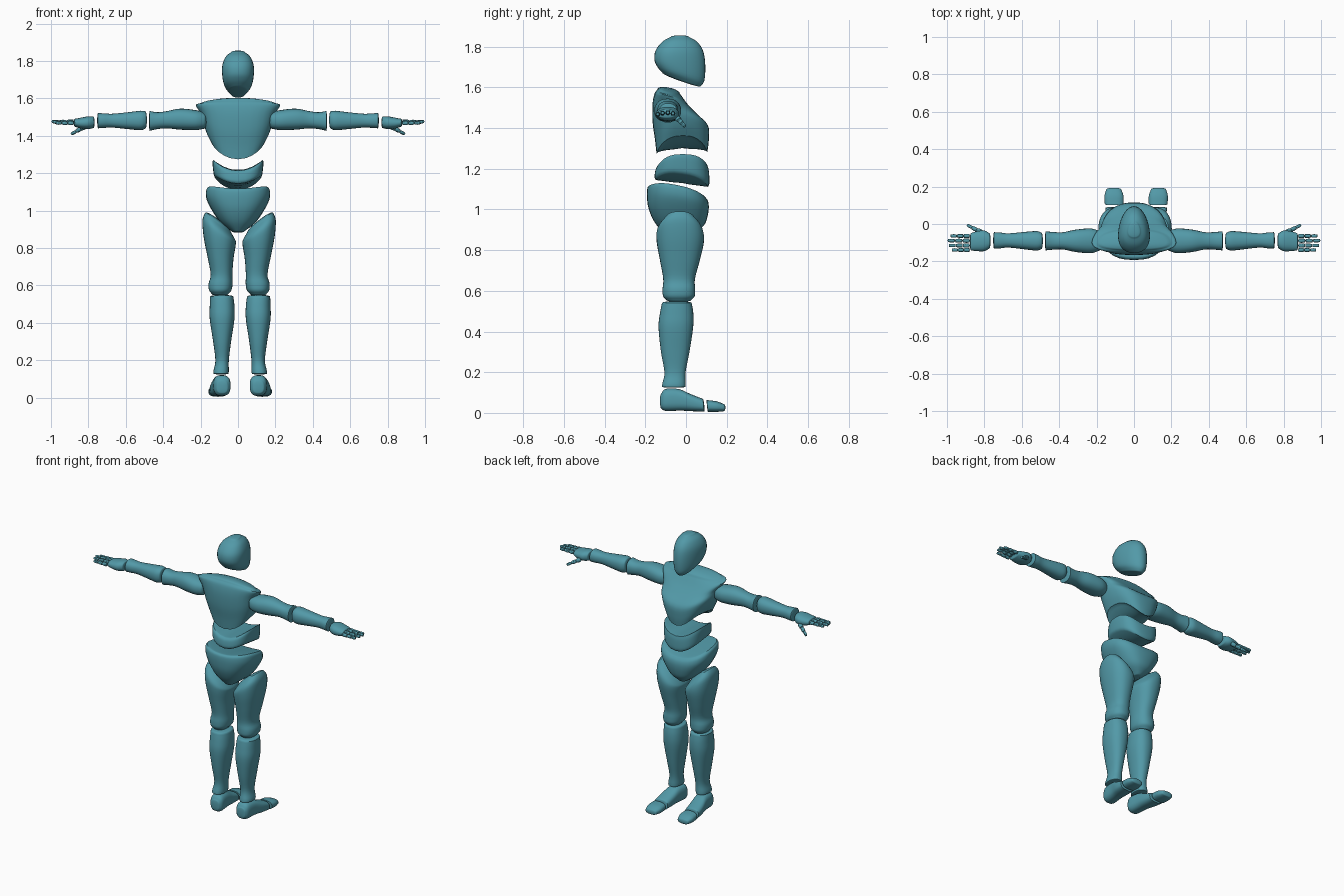
import bpy, bmesh, math
from mathutils import Vector

teal = bpy.data.materials.new("teal")
teal.diffuse_color = (0.085, 0.32, 0.39, 1)

X, Y, Z = Vector((1, 0, 0)), Vector((0, 1, 0)), Vector((0, 0, 1))
UPRIGHT = (Vector(), X, Y, Z)      # rings stacked along z
SIDEWAYS = (Vector(), Y, Z, X)     # rings stacked along x
FORWARD = (Vector(), X, Z, Y)      # rings stacked along y


def spline(rings, steps):
    """Smoothly interpolate between the given rings."""
    out = []
    for i in range(len(rings) - 1):
        p0, p1 = rings[max(i - 1, 0)], rings[i]
        p2, p3 = rings[i + 1], rings[min(i + 2, len(rings) - 1)]
        for s in range(steps):
            t = s / steps
            out.append([b + 0.5 * t * (c - a + t * (2 * a - 5 * b + 4 * c - d + t * (3 * (b - c) + d - a)))
                        for a, b, c, d in zip(p0, p1, p2, p3)])
    return out + [list(rings[-1])]


def loft(name, rings, frame=UPRIGHT, side=1, dx=0.0, n=32, power=2.3, taper=0.0, domes=(0.008, 0.008), steps=4):
    """Ring: (t, centre a, centre b, radius a, radius b, slope a, slope b, curve over a)."""
    rings = [tuple(r) + (0,) * (8 - len(r)) for r in rings]
    body = spline(rings, steps)
    caps = (0.25, 0.6, 0.85, 0.95)
    stack = [(body[0], k, -domes[0]) for k in caps] + [(r, 1, 0) for r in body]
    stack += [(body[-1], k, domes[1]) for k in reversed(caps)]
    origin, u, v, w = frame
    bm = bmesh.new()
    loops = []
    for (t, ca, cb, ra, rb, sa, sb, cv), k, dome in stack:
        loop = []
        for i in range(n):
            ang = 2 * math.pi * i / n
            c, s = math.cos(ang), math.sin(ang)
            c = math.copysign(abs(c) ** (2 / power), c) * k
            s = math.copysign(abs(s) ** (2 / power), s) * k
            a, b = ra * c * (1 - taper * s), rb * s
            h = t + sa * a + sb * b + cv * c * c + dome * math.sqrt(1 - k * k)
            p = origin + u * (ca + a) + v * (cb + b) + w * h
            loop.append(bm.verts.new((p.x * side + dx, p.y, p.z)))
        loops.append(loop)
    for lo, hi in zip(loops, loops[1:]):
        for i in range(n):
            j = (i + 1) % n
            bm.faces.new((lo[i], lo[j], hi[j], hi[i]))
    bm.faces.new(loops[0])
    bm.faces.new(loops[-1])
    bmesh.ops.recalc_face_normals(bm, faces=bm.faces)
    mesh = bpy.data.meshes.new(name)
    bm.to_mesh(mesh)
    bm.free()
    mesh.materials.append(teal)
    ob = bpy.data.objects.new(name, mesh)
    bpy.context.collection.objects.link(ob)
    bpy.context.view_layer.objects.active = ob
    ob.select_set(True)
    bpy.ops.object.shade_smooth_by_angle(angle=math.radians(40))
    ob.select_set(False)


# Head, with a narrower face and sloping jaw
loft("head", [
    (1.637, 0, -.022, .050, .092, 0, -.35),
    (1.665, 0, -.024, .072, .114, 0, -.28),
    (1.72, 0, -.030, .082, .125, 0, -.10),
    (1.78, 0, -.033, .081, .117),
    (1.825, 0, -.031, .062, .085),
    (1.848, 0, -.030, .034, .045)], power=2.2, taper=.2)

# Rib cage: arched lower edge and flared shoulders
loft("chest", [
    (1.278, 0, -.020, .135, .125, 0, .03, .085),
    (1.34, 0, -.020, .160, .132, 0, 0, .07),
    (1.42, 0, -.028, .178, .136, 0, -.05, .04),
    (1.49, 0, -.055, .192, .110, 0, -.2, .02),
    (1.545, 0, -.075, .220, .080, 0, -.3, .01),
    (1.580, 0, -.085, .200, .055, 0, -.2, -.015)],
    power=2.6, taper=.15, domes=(-.02, .02))

# Abdomen: saddle-shaped band
loft("abdomen", [
    (1.128, 0, -.020, .122, .128, 0, -.13, .05),
    (1.145, 0, -.020, .130, .135, 0, -.11, .05),
    (1.19, 0, -.018, .136, .131, 0, -.05, .06),
    (1.212, 0, -.015, .134, .122, 0, 0, .06)], power=2.7, domes=(0, .004))

# Pelvis: wide rim tapering to the crotch
loft("pelvis", [
    (.888, 0, -.030, .032, .085),
    (.935, 0, -.032, .092, .125, 0, -.05),
    (.99, 0, -.038, .138, .146, 0, -.1, .01),
    (1.04, 0, -.040, .168, .152, 0, -.15, .02),
    (1.075, 0, -.042, .171, .148, 0, -.2, .03),
    (1.09, 0, -.044, .160, .136, 0, -.2, .03)], power=2.5, domes=(.006, .006))

for side, word in ((1, "right"), (-1, "left")):
    thigh_dx, low_dx = (0, 0) if side == 1 else (.012, .023)

    # Leg
    loft(word + "_thigh", [
        (.556, .108, -.035, .045, .062),
        (.575, .107, -.035, .060, .078),
        (.61, .105, -.035, .064, .080),
        (.66, .100, -.034, .058, .078),
        (.75, .106, -.030, .070, .098, .1),
        (.84, .110, -.028, .086, .116, .25),
        (.895, .114, -.030, .088, .112, .6),
        (.935, .118, -.030, .070, .080, .75)], side=side, dx=thigh_dx, domes=(.012, .02))
    loft(word + "_shin", [
        (.128, .114, -.060, .040, .058),
        (.145, .113, -.059, .041, .057),
        (.20, .108, -.054, .036, .052),
        (.30, .108, -.053, .048, .070),
        (.42, .108, -.050, .066, .085),
        (.49, .108, -.046, .066, .082),
        (.54, .110, -.045, .062, .073)], side=side, dx=low_dx, domes=(.004, .01))
    loft(word + "_foot", [
        (-.122, .108, .058, .032, .036),
        (-.10, .108, .064, .045, .054),
        (-.03, .114, .064, .046, .053, 0, -.1),
        (.03, .122, .050, .050, .042, 0, -.15),
        (.086, .126, .038, .050, .031, 0, -.1)],
        FORWARD, side, low_dx, power=2.7, domes=(.006, .004))
    loft(word + "_toes", [
        (.105, .129, .034, .050, .029, 0, -.1),
        (.15, .130, .031, .051, .026),
        (.185, .131, .026, .040, .018)],
        FORWARD, side, low_dx, power=2.6, domes=(.002, .009))

    # Arm
    loft(word + "_upper_arm", [
        (.185, -.090, 1.482, .052, .045),
        (.23, -.090, 1.484, .066, .054),
        (.31, -.090, 1.489, .060, .056),
        (.38, -.090, 1.486, .046, .046),
        (.43, -.090, 1.481, .047, .045),
        (.472, -.090, 1.480, .051, .053)], SIDEWAYS, side, n=24, domes=(.02, .004))
    loft(word + "_forearm", [
        (.495, -.090, 1.485, .044, .046),
        (.52, -.090, 1.482, .052, .052),
        (.58, -.089, 1.481, .047, .046),
        (.67, -.088, 1.481, .038, .037),
        (.72, -.088, 1.481, .043, .039),
        (.748, -.088, 1.481, .044, .041)], SIDEWAYS, side, n=24, domes=(.008, .005))
    loft(word + "_palm", [
        (.772, -.090, 1.472, .040, .030),
        (.80, -.090, 1.470, .055, .034),
        (.84, -.092, 1.468, .053, .029),
        (.872, -.095, 1.470, .046, .021)], SIDEWAYS, side, n=24, domes=(.005, .006))

    # Fingers: three joints each
    for f, (y, tip, z) in enumerate(((-.064, .980, 1.472), (-.089, .996, 1.476),
                                     (-.115, .990, 1.474), (-.139, .972, 1.468))):
        step = (tip - .876) / 3
        for j in range(3):
            a, r = .880 + j * step, .0105 - j * .001
            loft(f"{word}_finger_{f + 1}_joint_{j + 1}",
                 [(a, y, z, r, r), (a + step * .45, y, z, r * 1.1, r * 1.1),
                  (a + step * .85, y, z, r * .9, r * .9)],
                 SIDEWAYS, side, n=10, domes=(.002, .002), steps=2)

    # Thumb: three joints angled forward and down
    base, end = Vector((.815, -.045, 1.452)), Vector((.893, -.005, 1.408))
    along = (end - base).normalized()
    across = along.cross(Z).normalized()
    frame = (base, across, across.cross(along), along)
    step = (end - base).length / 3
    for j in range(3):
        a, r = j * step, .014 - j * .0025
        loft(f"{word}_thumb_joint_{j + 1}",
             [(a, 0, 0, r * .85, r * .85), (a + step * .4, 0, 0, r, r),
              (a + step * .85, 0, 0, r * .85, r * .85)],
             frame, side, n=10, domes=(.003, .003), steps=2)
